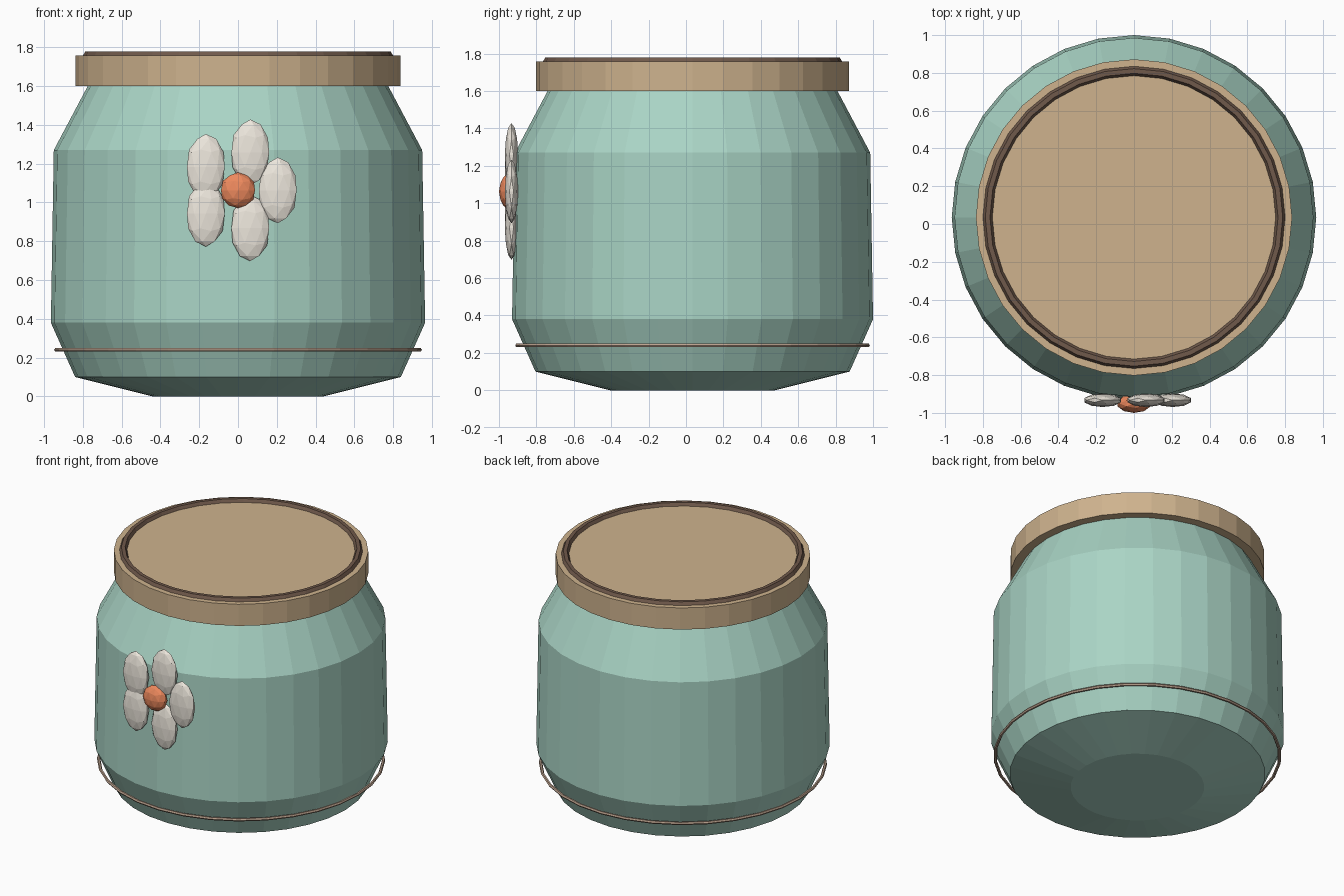
import bpy, bmesh
from math import cos, sin, tau

if "Cube" in bpy.data.objects:
    bpy.data.objects.remove(bpy.data.objects["Cube"])

CY = 0.035   # jar axis in y
SIDES = 32


def paint(obj, name, rgb):
    mat = bpy.data.materials.get(name) or bpy.data.materials.new(name)
    mat.diffuse_color = (*rgb, 1)
    mat.use_nodes = True
    mat.node_tree.nodes["Principled BSDF"].inputs["Base Color"].default_value = mat.diffuse_color
    obj.data.materials.append(mat)
    return obj


def lathe(name, profile):
    """Flat-faced solid of revolution from (radius, z) points, capped at both ends."""
    bm = bmesh.new()
    rings = [[bm.verts.new((r * cos(tau * i / SIDES), r * sin(tau * i / SIDES), z))
              for i in range(SIDES)] for r, z in profile]
    for lo, hi in zip(rings, rings[1:]):
        for i in range(SIDES):
            j = (i + 1) % SIDES
            bm.faces.new((lo[i], lo[j], hi[j], hi[i]))
    bm.faces.new(rings[0][::-1])
    bm.faces.new(rings[-1])
    mesh = bpy.data.meshes.new(name)
    bm.to_mesh(mesh)
    bm.free()
    obj = bpy.data.objects.new(name, mesh)
    obj.location.y = CY
    bpy.context.collection.objects.link(obj)
    return obj


def ring(name, major, minor, z, sides):
    bpy.ops.mesh.primitive_torus_add(major_radius=major, minor_radius=minor,
                                     major_segments=SIDES, minor_segments=sides,
                                     location=(0, CY, z))
    obj = bpy.context.object
    obj.name = name
    return obj


def blob(name, loc, scale):
    bpy.ops.mesh.primitive_ico_sphere_add(subdivisions=2, radius=1, location=loc)
    obj = bpy.context.object
    obj.name = name
    obj.scale = scale
    return obj


# Jar body
paint(lathe("jar_body", [(0.44, 0), (0.84, 0.10), (0.965, 0.38), (0.95, 1.27),
                         (0.775, 1.60), (0.765, 1.62)]),
      "sage", (0.40, 0.66, 0.56))

# Lid with rim ring
paint(lathe("lid", [(0.837, 1.60), (0.837, 1.757)]), "wood", (0.62, 0.45, 0.27))
paint(ring("lid_rim", 0.775, 0.025, 1.757, 6), "dark_wood", (0.16, 0.10, 0.07))

# Thin band around the base
paint(ring("base_band", 0.937, 0.011, 0.24, 6), "band", (0.50, 0.36, 0.27))

# Flower on the front
for i in range(5):
    a = tau * i / 5
    paint(blob(f"petal_{i + 1}", (0.205 * cos(a), -0.933, 1.063 + 0.205 * sin(a)),
               (0.102, 0.036, 0.17)), "cream", (0.85, 0.80, 0.72))
paint(blob("flower_centre", (0, -0.95, 1.063), (0.092, 0.05, 0.092)),
      "orange", (0.85, 0.25, 0.11))
